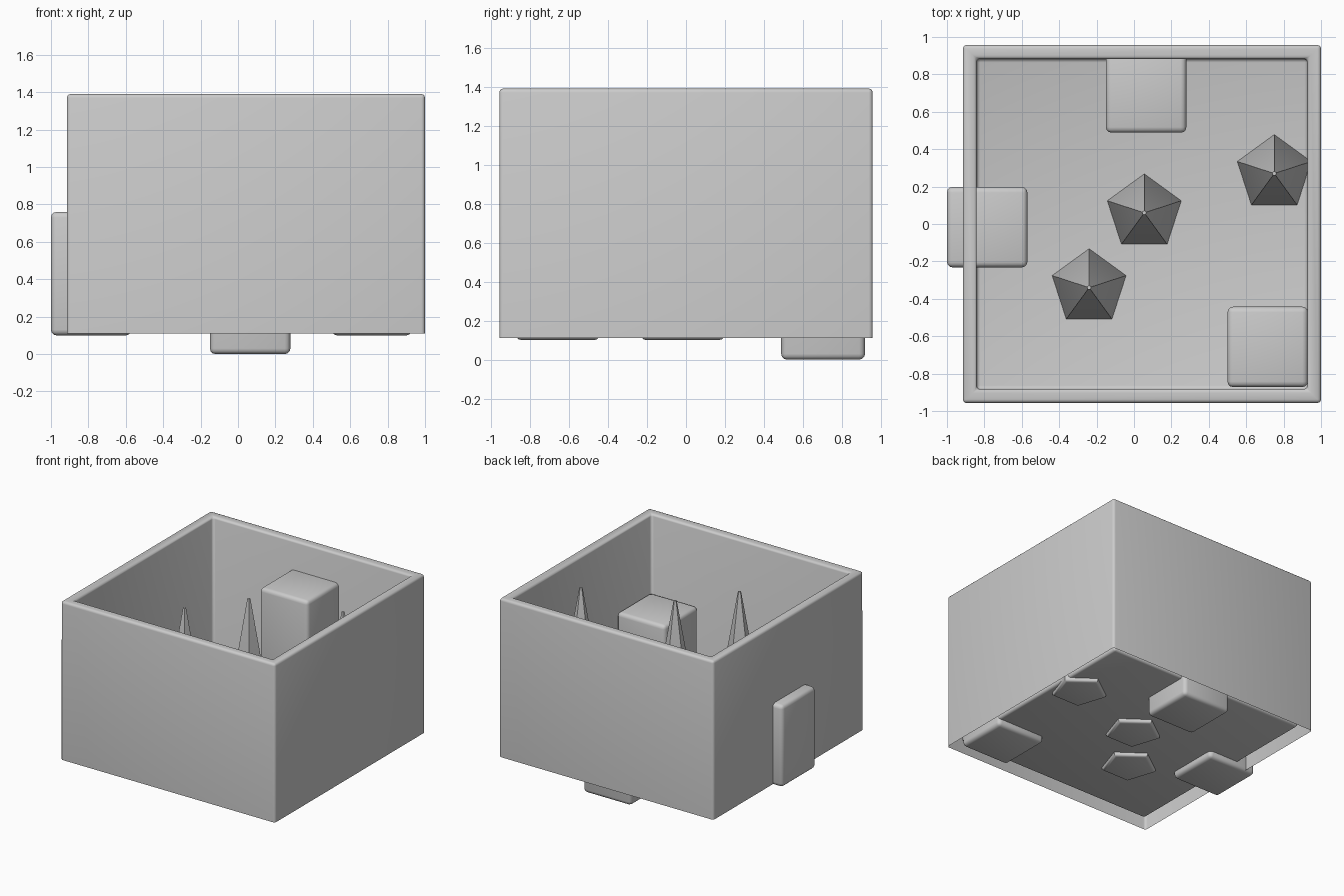
import bpy, bmesh
from mathutils import Matrix, Vector

if "Cube" in bpy.data.objects:
    bpy.data.objects.remove(bpy.data.objects["Cube"])


def finish(bm, name):
    bmesh.ops.recalc_face_normals(bm, faces=bm.faces[:])
    mesh = bpy.data.meshes.new(name)
    bm.to_mesh(mesh)
    bm.free()
    obj = bpy.data.objects.new(name, mesh)
    bpy.context.collection.objects.link(obj)
    bpy.ops.object.select_all(action='DESELECT')
    bpy.context.view_layer.objects.active = obj
    obj.select_set(True)
    bpy.ops.object.shade_smooth_by_angle(angle=0.7)
    return obj


def box(bm, lo, hi):
    lo, hi = Vector(lo), Vector(hi)
    m = Matrix.Translation((lo + hi) / 2) @ Matrix.Diagonal((*(hi - lo), 1))
    bmesh.ops.create_cube(bm, size=1, matrix=m)


def bevel(bm, edges, width):
    bmesh.ops.bevel(bm, geom=edges, offset=width, segments=3, profile=0.5,
                    affect='EDGES', clamp_overlap=True)


# Open-topped pit box: sunken inner well, underside left open
bm = bmesh.new()
box(bm, (-0.915, -0.957, 0.11), (1.0, 0.957, 1.39))
bm.normal_update()
bottom = [f for f in bm.faces if f.normal.z < -0.9]
bmesh.ops.delete(bm, geom=bottom, context='FACES_ONLY')
top = next(f for f in bm.faces if f.normal.z > 0.9)
bmesh.ops.inset_region(bm, faces=[top], thickness=0.104)
well = bmesh.ops.extrude_discrete_faces(bm, faces=[top])['faces'][0]
bmesh.ops.translate(bm, verts=well.verts[:], vec=(0, 0, -1.24))
bm.normal_update()
sharp = [e for e in bm.edges
         if len(e.link_faces) == 2 and e.calc_face_angle() > 0.5]
bevel(bm, sharp, 0.02)
finish(bm, "pit_box")

# Stepping blocks
for name, x, y, z0, z1 in (("back_block", 0.065, 0.703, 0.0, 1.15),
                           ("left_block", -0.785, -0.017, 0.1, 0.76),
                           ("corner_block", 0.715, -0.657, 0.1, 0.76)):
    bm = bmesh.new()
    box(bm, (x - 0.215, y - 0.215, z0), (x + 0.215, y + 0.215, z1))
    bevel(bm, bm.edges[:], 0.03)
    finish(bm, name)

# Five-sided spikes
for i, (x, y) in enumerate(((0.055, 0.06), (-0.24, -0.34), (0.75, 0.27))):
    bm = bmesh.new()
    z0, z1 = 0.12, 1.28
    bmesh.ops.create_cone(bm, cap_ends=True, segments=5, radius1=0.213,
                          radius2=0.012, depth=z1 - z0,
                          matrix=Matrix.Translation((x, y, (z0 + z1) / 2)))
    # turn so one corner points to the back
    top_y = max(v.co.y for v in bm.verts)
    if top_y < y + 0.212:
        bmesh.ops.rotate(bm, verts=bm.verts[:], cent=(x, y, 0),
                         matrix=Matrix.Rotation(0.6283185, 3, 'Z'))
    base = [e for e in bm.edges if all(v.co.z < 0.2 for v in e.verts)]
    bevel(bm, base, 0.025)
    finish(bm, "spike_%d" % (i + 1))
